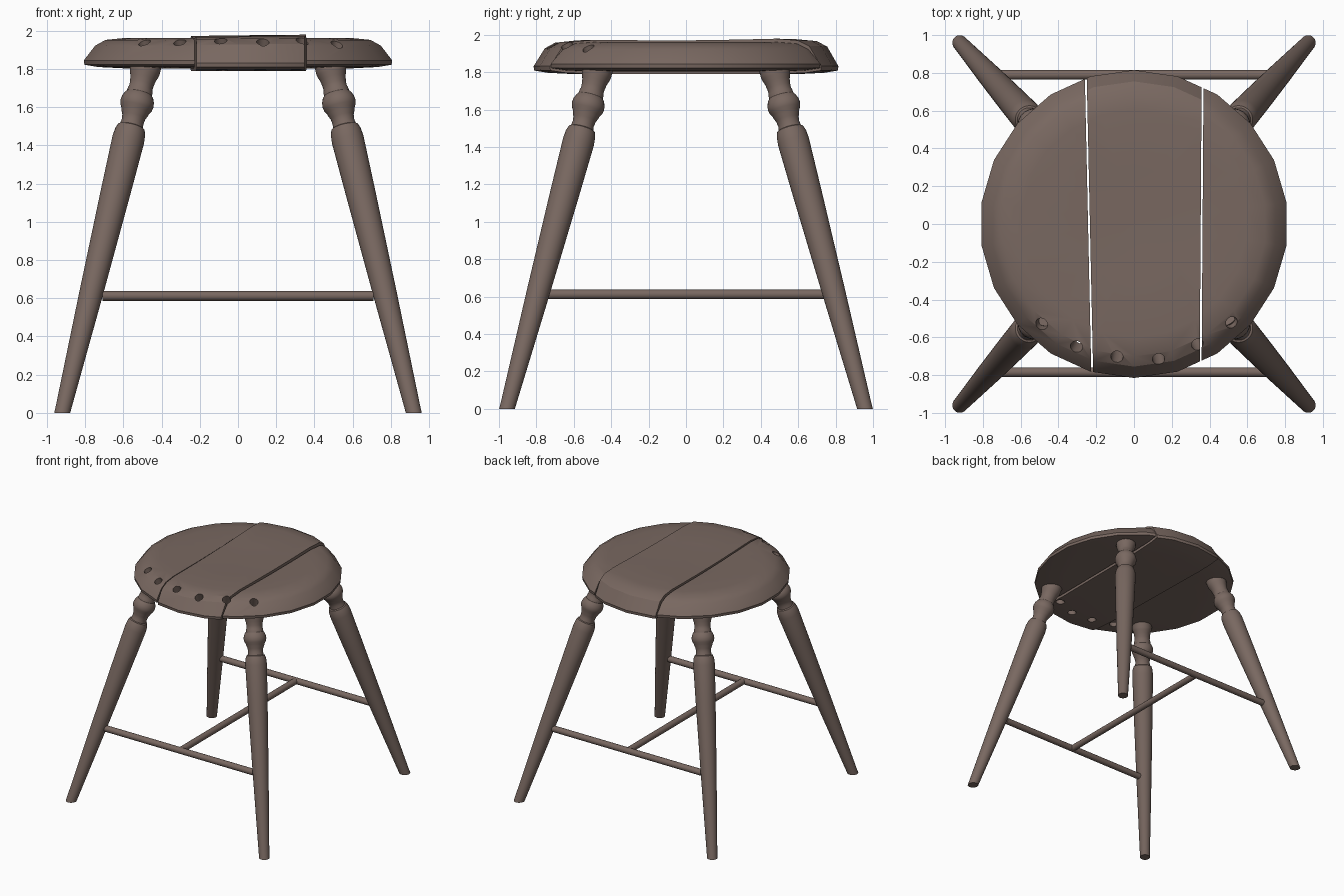
import bpy, bmesh, math
from mathutils import Vector, Matrix

if "Cube" in bpy.data.objects:
    bpy.data.objects.remove(bpy.data.objects["Cube"])

wood = bpy.data.materials.new("brown wood")
wood.diffuse_color = (0.19, 0.138, 0.118, 1)
wood.use_nodes = True
wood.node_tree.nodes["Principled BSDF"].inputs["Base Color"].default_value = wood.diffuse_color


def lathe(bm, profile, segs, matrix=Matrix()):
    """Revolve (radius, height) points round z and close both ends."""
    rings = []
    for r, z in profile:
        rings.append([bm.verts.new(matrix @ Vector((r * math.cos(a), r * math.sin(a), z)))
                      for a in (2 * math.pi * (i + 0.5) / segs for i in range(segs))])
    for lo, hi in zip(rings, rings[1:]):
        for i in range(segs):
            j = (i + 1) % segs
            bm.faces.new((lo[i], lo[j], hi[j], hi[i]))
    bm.faces.new(list(reversed(rings[0])))
    bm.faces.new(rings[-1])


def along(start, end):
    """Matrix that puts local z on the line from start to end."""
    start, end = Vector(start), Vector(end)
    q = Vector((0, 0, 1)).rotation_difference(end - start)
    return Matrix.Translation(start) @ q.to_matrix().to_4x4()


def cut(bm, co, no):
    """Remove everything on the side the normal points to, and cap the cut."""
    geom = bm.verts[:] + bm.edges[:] + bm.faces[:]
    res = bmesh.ops.bisect_plane(bm, geom=geom, plane_co=co, plane_no=no, clear_outer=True)
    edges = [e for e in res["geom_cut"] if isinstance(e, bmesh.types.BMEdge)]
    bmesh.ops.edgenet_fill(bm, edges=edges)


def make(name, bm):
    bmesh.ops.recalc_face_normals(bm, faces=bm.faces[:])
    me = bpy.data.meshes.new(name)
    bm.to_mesh(me)
    bm.free()
    ob = bpy.data.objects.new(name, me)
    me.materials.append(wood)
    bpy.context.collection.objects.link(ob)
    return ob


def select(ob):
    bpy.ops.object.select_all(action='DESELECT')
    ob.select_set(True)
    bpy.context.view_layer.objects.active = ob


def smooth(ob, angle):
    select(ob)
    bpy.ops.object.shade_smooth_by_angle(angle=math.radians(angle))


# Cutter for the slanted holes along the front rim
bm = bmesh.new()
for x, y in [(-0.49, -0.53), (-0.305, -0.65), (-0.09, -0.70),
             (0.13, -0.715), (0.335, -0.635), (0.52, -0.525)]:
    out = Vector((x, y, 0)).normalized()
    top = Vector((x, y, 1.94))
    step = out * 0.45 + Vector((0, 0, 1))
    lathe(bm, [(0.033, 0), (0.033, 0.44)], 16, along(top - step * 0.25, top + step * 0.15))
holes = make("hole_cutter", bm)
holes.hide_render = True

# Seat: a bevelled, slightly dished disc split into three planks
seat_profile = [(0.02, 1.803), (0.60, 1.803), (0.74, 1.81), (0.812, 1.822), (0.815, 1.845),
                (0.755, 1.922), (0.70, 1.952), (0.60, 1.962), (0.30, 1.955), (0.02, 1.952)]
left_a, left_b = Vector((-0.222, -0.75, 0)), Vector((-0.255, 0.77, 0))
right_a, right_b = Vector((0.353, -0.75, 0)), Vector((0.363, 0.73, 0))
gap = 0.005


def side(a, b):
    d = (b - a).normalized()
    return Vector((d.y, -d.x, 0))          # points towards +x


nl, nr = side(left_a, left_b), side(right_a, right_b)
planks = {
    "seat_left_plank": [(left_a - nl * gap, nl)],
    "seat_middle_plank": [(left_a + nl * gap, -nl), (right_a - nr * gap, nr)],
    "seat_right_plank": [(right_a + nr * gap, -nr)],
}
for name, cuts in planks.items():
    bm = bmesh.new()
    lathe(bm, seat_profile, 22)
    for co, no in cuts:
        cut(bm, co, no)
    if "middle" in name:                   # the middle plank is a little thicker
        for v in bm.verts:
            if v.co.z > 1.9:
                v.co.z += 0.010 + 0.012 * v.co.x + 0.006 * v.co.y
            else:
                v.co.z -= 0.013
    ob = make(name, bm)
    mod = ob.modifiers.new("holes", 'BOOLEAN')
    mod.object = holes
    mod.operation = 'DIFFERENCE'
    mod.solver = 'EXACT'
    select(ob)
    bpy.ops.object.modifier_apply(modifier="holes")
    smooth(ob, 25)
bpy.data.objects.remove(holes)

# Turned legs: (radius, height), leaning out to the corners
leg_profile = [(0.040, -0.05), (0.041, 0.02), (0.062, 0.62), (0.078, 1.15), (0.085, 1.43),
               (0.081, 1.47), (0.072, 1.495), (0.062, 1.50), (0.058, 1.525), (0.062, 1.55),
               (0.071, 1.57), (0.074, 1.582), (0.085, 1.60), (0.089, 1.62), (0.086, 1.64),
               (0.076, 1.662), (0.068, 1.67), (0.066, 1.69), (0.062, 1.70), (0.063, 1.72),
               (0.068, 1.75), (0.077, 1.775), (0.080, 1.79), (0.080, 1.85)]
for sx, xn in ((-1, "left"), (1, "right")):
    for sy, yn in ((-1, "front"), (1, "back")):
        bm = bmesh.new()
        m = along((sx * 0.92, sy * 0.957, 0), (sx * 0.48, sy * 0.47, 1.82))
        lathe(bm, [(r, z * 1.063) for r, z in leg_profile], 28, m)
        cut(bm, Vector((0, 0, 0)), Vector((0, 0, -1)))
        smooth(make(yn + "_" + xn + "_leg", bm), 35)

# Stretchers: front and back rods joined by one across the middle
for name, a, b in [("front_stretcher", (-0.71, -0.785, 0.612), (0.71, -0.785, 0.612)),
                   ("back_stretcher", (-0.71, 0.79, 0.612), (0.71, 0.79, 0.612)),
                   ("middle_stretcher", (0, -0.78, 0.612), (0, 0.78, 0.612))]:
    bm = bmesh.new()
    length = (Vector(b) - Vector(a)).length
    lathe(bm, [(0.026, 0), (0.026, length)], 16, along(a, b))
    smooth(make(name, bm), 35)
